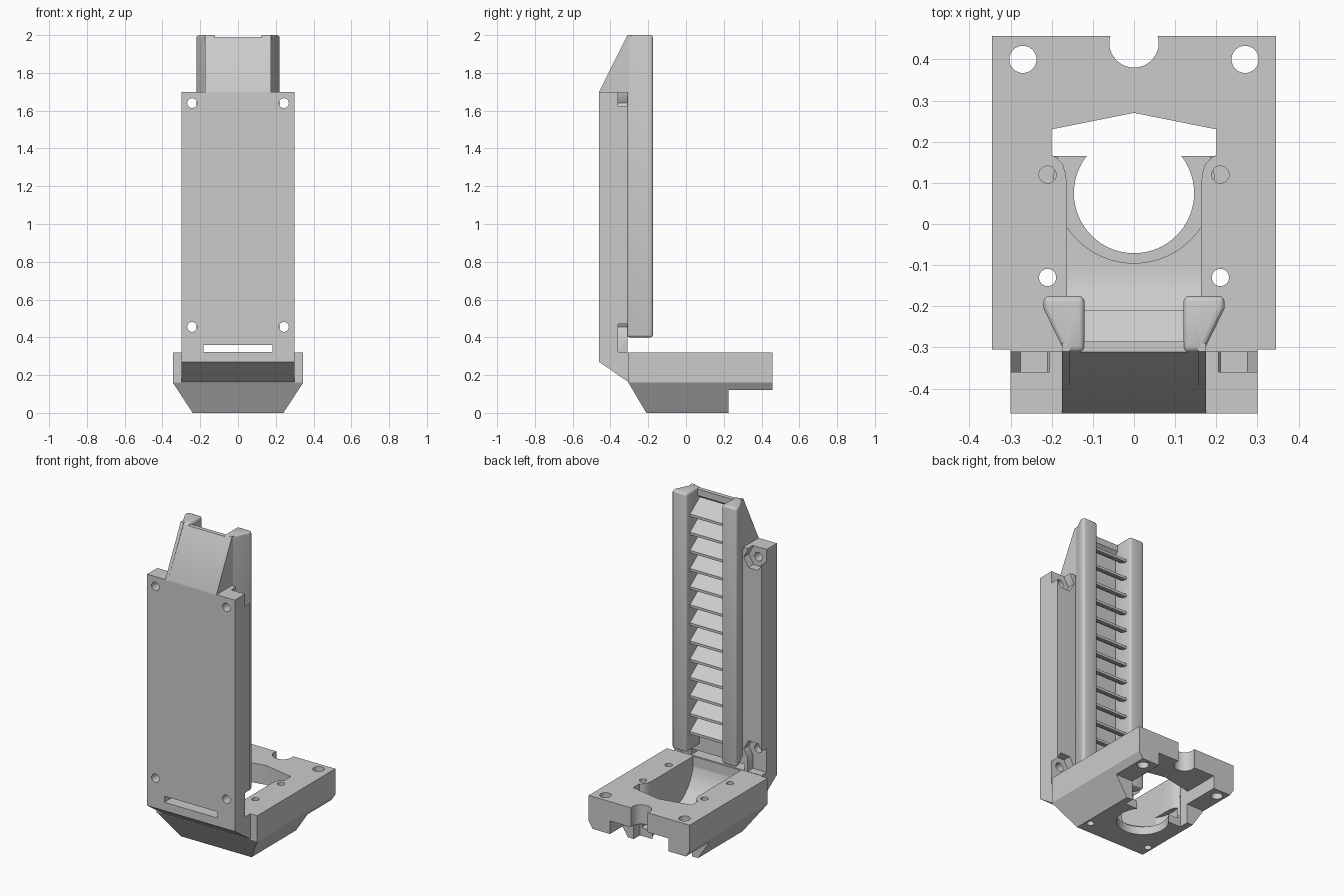
import bpy, bmesh, math
from mathutils import Vector

cube = bpy.data.objects.get("Cube")
if cube:
    bpy.data.objects.remove(cube, do_unlink=True)

grey = bpy.data.materials.new("light_grey")
grey.use_nodes = True
grey.diffuse_color = (0.6, 0.6, 0.6, 1)
grey.node_tree.nodes["Principled BSDF"].inputs["Base Color"].default_value = (0.6, 0.6, 0.6, 1)


def make(name, bm):
    bmesh.ops.recalc_face_normals(bm, faces=bm.faces)
    mesh = bpy.data.meshes.new(name)
    bm.to_mesh(mesh)
    bm.free()
    mesh.materials.append(grey)
    obj = bpy.data.objects.new(name, mesh)
    bpy.context.collection.objects.link(obj)
    return obj


def prism(name, profile, axis, low, high):
    """Extrude a 2D profile along x (y, z), y (x, z) or z (x, y)."""
    place = {"x": lambda a, b, t: (t, a, b),
             "y": lambda a, b, t: (a, t, b),
             "z": lambda a, b, t: (a, b, t)}[axis]
    bm = bmesh.new()
    face = bm.faces.new([bm.verts.new(place(a, b, low)) for a, b in profile])
    moved = bmesh.ops.extrude_face_region(bm, geom=[face])["geom"]
    step = Vector(place(0, 0, high - low))
    bmesh.ops.translate(bm, vec=step, verts=[v for v in moved if isinstance(v, bmesh.types.BMVert)])
    return make(name, bm)


def box(name, x, y, z):
    return prism(name, [(x[0], y[0]), (x[1], y[0]), (x[1], y[1]), (x[0], y[1])], "z", *z)


def circle(a, b, r, n=32):
    return [(a + r * math.cos(math.tau * i / n), b + r * math.sin(math.tau * i / n)) for i in range(n)]


def mirrored(half):
    return half + [(-a, b) for a, b in reversed(half) if a != 0]


def bake(obj):
    graph = bpy.context.evaluated_depsgraph_get()
    mesh = bpy.data.meshes.new_from_object(obj.evaluated_get(graph))
    obj.modifiers.clear()
    obj.data = mesh


def cut(obj, cutter):
    mod = obj.modifiers.new("cut", "BOOLEAN")
    mod.operation = "DIFFERENCE"
    mod.solver = "EXACT"
    mod.object = cutter
    bake(obj)
    bpy.data.objects.remove(cutter, do_unlink=True)


# Base block with tapered underside
BACK = 0.457
bm = bmesh.new()
for x, y, z in [(0.24, -0.21, 0), (0.345, -0.305, 0.16), (0.345, -0.305, 0.32)]:
    for sx in (-x, x):
        bm.verts.new((sx, y, z))
        bm.verts.new((sx, BACK, z))
bmesh.ops.convex_hull(bm, input=bm.verts)
bmesh.ops.dissolve_limit(bm, angle_limit=0.01, verts=bm.verts, edges=bm.edges)
base = make("base", bm)

# Raised rear underside and its central channel
cut(base, box("cutter", (-1, 1), (0.225, 1), (-1, 0.12)))
cut(base, box("cutter", (-0.2, 0.2), (0.165, 1), (-1, 0.2)))

# Curved chute leading down to the outlet
ramp = [(-0.31 + 0.21 * (1 - math.cos(t)), 0.32 - 0.25 * math.sin(t))
        for t in [i * math.pi / 20 for i in range(11)]]
cut(base, prism("cutter", ramp + [(0.17, 0.07), (0.17, 0.5), (-0.31, 0.5)], "x", -0.163, 0.163))
mouth = mirrored([(0, 0.27), (0.2, 0.23), (0.2, 0.168), (0.187, 0.16), (0.173, 0.145),
                  (0.165, 0.12), (0.163, 0.06)])
cut(base, prism("cutter", mouth, "z", 0.07, 0.5))
cut(base, prism("cutter", circle(0, 0.1, 0.162, 48), "z", 0.05, 0.5))
cut(base, prism("cutter", [(a, b) for a, b in circle(0, 0.1, 0.195, 64)], "z", 0.05, 0.12))
cut(base, prism("cutter", circle(0, 0.075, 0.146, 64), "z", -0.1, 0.2))

# Base screw holes and rear notch
cut(base, prism("cutter", circle(0, 0.44, 0.06), "z", -0.1, 0.5))
for s in (-1, 1):
    cut(base, prism("cutter", circle(s * 0.27, 0.4, 0.033), "z", -0.1, 0.5))
    cut(base, prism("cutter", circle(s * 0.21, -0.13, 0.021), "z", -0.1, 0.5))
    cut(base, prism("cutter", circle(s * 0.21, 0.12, 0.021), "z", 0.12, 0.5))

# Upright plate with sloped foot, drain slot, screw holes and nut pockets
plate = prism("upright_plate", [(-0.46, 0.27), (-0.303, 0.162), (-0.303, 0.32), (-0.31, 0.32),
                                (-0.31, 1.7), (-0.46, 1.7)], "x", -0.3, 0.3)
cut(plate, box("cutter", (-0.182, 0.182), (-1, 0), (0.322, 0.36)))
for s in (-1, 1):
    xs = sorted((s * 0.205, s * 0.4))
    for z, pocket in ((1.64, (1.64, 1.8)), (0.455, (0.322, 0.455))):
        cut(plate, prism("cutter", circle(s * 0.243, z, 0.026), "y", -1, 0))
        cut(plate, prism("cutter", circle(s * 0.243, z, 0.066, 6), "y", -0.36, 0))
        cut(plate, box("cutter", xs, (-0.36, 0), pocket))

# Sloped cap above the plate and the bar behind its top edge
prism("sloped_cap", [(-0.46, 1.69), (-0.46, 1.7), (-0.311, 1.99), (-0.285, 1.99),
                     (-0.285, 1.95), (-0.31, 1.93), (-0.31, 1.69)], "x", -0.174, 0.174)

# Flared guide rails
for s, side in ((-1, "right"), (1, "left")):
    shape = [(0.12, -0.312), (0.172, -0.312), (0.176, -0.295), (0.22, -0.205),
             (0.22, -0.175), (0.12, -0.175)]
    rail = prism(side + "_rail", [(s * a, b) for a, b in shape], "z", 0.4, 2.0)
    mod = rail.modifiers.new("round", "BEVEL")
    mod.width = 0.014
    mod.segments = 3
    mod.limit_method = "ANGLE"
    mod.angle_limit = math.radians(40)
    bake(rail)
    # Side cheek joining the cap to the rail
    prism(side + "_cheek", [(-0.46, 1.69), (-0.46, 1.7), (-0.31, 2.0), (-0.29, 2.0), (-0.29, 1.69)],
          "x", *sorted((s * 0.155, s * 0.175)))

# Louvre slats between the rails
for i in range(13):
    z = 0.52 + i * 0.112
    under = [(-0.21 - 0.105 * t, z - 0.016 + 0.07 * t * t) for t in (0, 0.25, 0.5, 0.75, 1)]
    prism("slat_%02d" % (i + 1), [(-0.315, z + 0.075), (-0.21, z)] + under, "x", -0.13, 0.13)

# Smooth the round surfaces, keep corners sharp
bpy.ops.object.select_all(action="DESELECT")
for obj in bpy.context.collection.objects:
    if obj.type == "MESH" and grey.name in obj.data.materials:
        obj.select_set(True)
        bpy.context.view_layer.objects.active = obj
bpy.ops.object.shade_smooth_by_angle(angle=math.radians(30))
